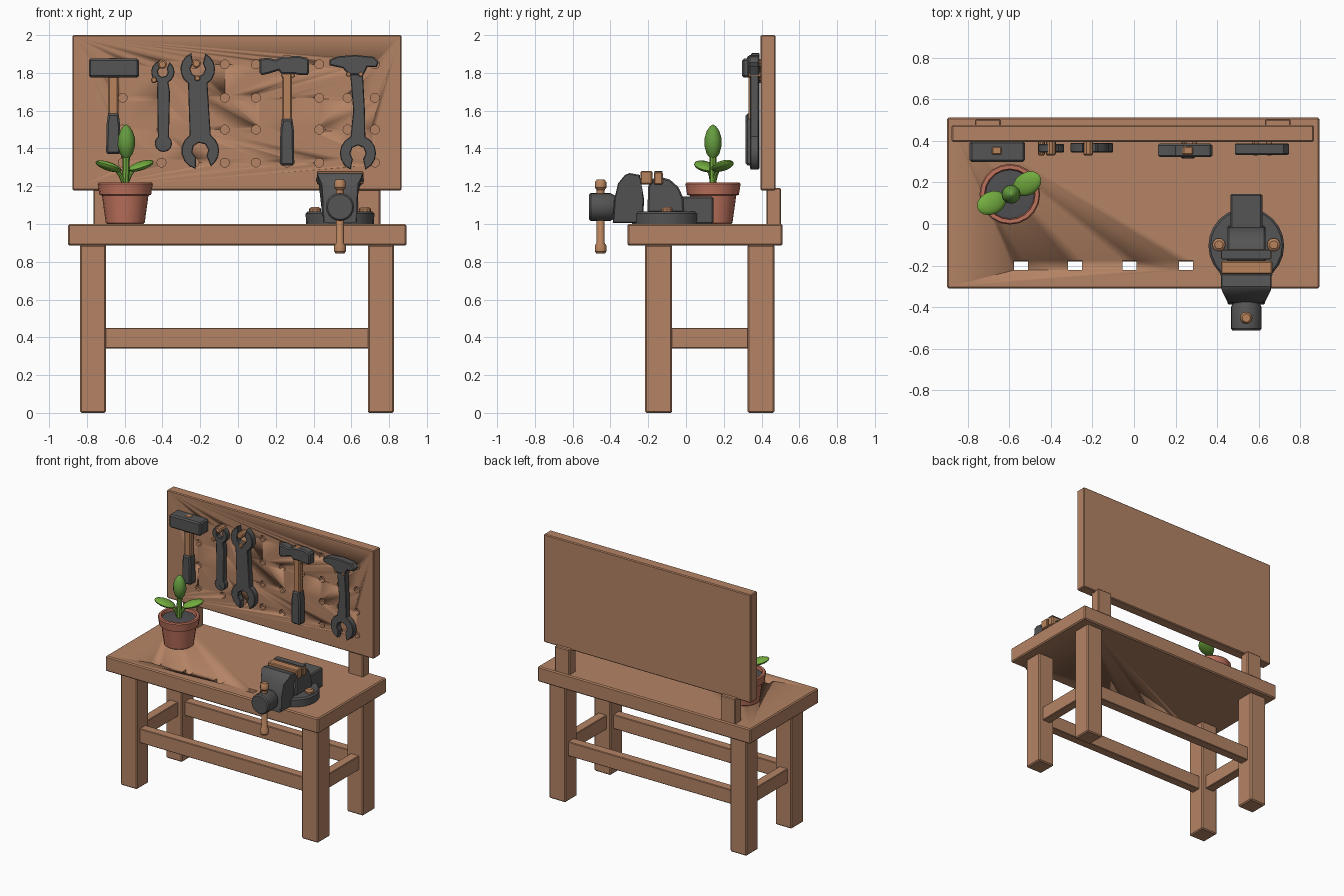
import bpy, bmesh
from math import radians, cos, sin, pi
from mathutils import Vector, Matrix

if "Cube" in bpy.data.objects:
    bpy.data.objects.remove(bpy.data.objects["Cube"], do_unlink=True)


def material(name, rgb):
    m = bpy.data.materials.new(name)
    m.use_nodes = True
    m.diffuse_color = (*rgb, 1)
    m.node_tree.nodes["Principled BSDF"].inputs["Base Color"].default_value = (*rgb, 1)
    return m


WOOD = material("bench wood", (0.46, 0.23, 0.13))
PALE = material("handle wood", (0.48, 0.23, 0.11))
IRON = material("dark iron", (0.09, 0.09, 0.09))
CLAY = material("terracotta", (0.52, 0.17, 0.11))
LEAF = material("leaf green", (0.17, 0.41, 0.05))
BUD = material("bud green", (0.13, 0.33, 0.05))
SOIL = material("soil", (0.08, 0.08, 0.085))


def finish(bm, name, mat):
    bmesh.ops.remove_doubles(bm, verts=bm.verts, dist=0.0002)
    bmesh.ops.recalc_face_normals(bm, faces=bm.faces)
    me = bpy.data.meshes.new(name)
    bm.to_mesh(me)
    bm.free()
    me.materials.append(mat)
    ob = bpy.data.objects.new(name, me)
    bpy.context.collection.objects.link(ob)
    bpy.ops.object.select_all(action='DESELECT')
    ob.select_set(True)
    bpy.context.view_layer.objects.active = ob
    bpy.ops.object.shade_smooth_by_angle(angle=radians(35))
    return ob


def add_box(bm, lo, hi, bevel=0.0):
    lo, hi = Vector(lo), Vector(hi)
    mtx = Matrix.Translation((lo + hi) / 2) @ Matrix.Diagonal((*(hi - lo), 1))
    bmesh.ops.create_cube(bm, size=1, matrix=mtx)
    if bevel:
        bmesh.ops.bevel(bm, geom=bm.edges[:], offset=bevel, segments=1, affect='EDGES')


def box(name, mat, lo, hi, bevel=0.006):
    bm = bmesh.new()
    add_box(bm, lo, hi, bevel)
    return finish(bm, name, mat)


def add_lathe(bm, profile, origin, axis=(0, 0, 1), n=16):
    turn = Vector((0, 0, 1)).rotation_difference(Vector(axis)).to_matrix()
    rings = []
    for r, h in profile:
        rings.append([bm.verts.new(Vector(origin) + turn @ Vector(
            (r * cos(2 * pi * i / n), r * sin(2 * pi * i / n), h))) for i in range(n)])
    for a, b in zip(rings, rings[1:]):
        for i in range(n):
            j = (i + 1) % n
            bm.faces.new((a[i], a[j], b[j], b[i]))
    bm.faces.new(rings[0])
    bm.faces.new(rings[-1])


def lathe(name, mat, profile, origin, axis=(0, 0, 1), n=16):
    bm = bmesh.new()
    add_lathe(bm, profile, origin, axis, n)
    return finish(bm, name, mat)


def rod(name, mat, a, b, r, n=8):
    d = Vector(b) - Vector(a)
    return lathe(name, mat, [(r, 0), (r, d.length)], a, d, n)


def slab(name, mat, pts, depth, bevel=0.006, side=False, taper=None):
    """Extrude an outline along y (or along x when side is set)."""
    bm = bmesh.new()
    put = (lambda p, d: (d, *p)) if side else (lambda p, d: (p[0], d, p[1]))
    back = bm.faces.new([bm.verts.new(put(p, depth[0])) for p in pts])
    ext = bmesh.ops.extrude_face_region(bm, geom=[back])
    step = Vector(put((0, 0), depth[1] - depth[0]))
    bmesh.ops.translate(bm, vec=step, verts=[v for v in ext["geom"] if isinstance(v, bmesh.types.BMVert)])
    if taper:
        for v in bm.verts:
            taper(v.co)
    bmesh.ops.recalc_face_normals(bm, faces=bm.faces)
    if bevel:
        caps = [e for e in bm.edges if any(len(f.verts) > 4 for f in e.link_faces)]
        bmesh.ops.bevel(bm, geom=caps, offset=bevel, segments=1, affect='EDGES')
    return finish(bm, name, mat)


def cut(ob, bm):
    tool = finish(bm, "cutter", ob.data.materials[0])
    tool.hide_render = True
    mod = ob.modifiers.new("cut", 'BOOLEAN')
    mod.object, mod.operation, mod.solver = tool, 'DIFFERENCE', 'EXACT'
    bpy.context.view_layer.objects.active = ob
    bpy.ops.object.modifier_apply(modifier=mod.name)
    bpy.data.objects.remove(tool, do_unlink=True)


# Bench: top with slots, legs, rails
top = box("bench_top", WOOD, (-0.9, -0.31, 0.885), (0.892, 0.512, 1.0), 0.008)
bm = bmesh.new()
for x in (-0.543, -0.283, -0.022, 0.25):
    add_box(bm, (x - 0.034, -0.222, 0.8), (x + 0.034, -0.175, 1.1))
cut(top, bm)
for side, x in (("right", -0.768), ("left", 0.756)):
    for end, y in (("front", -0.145), ("back", 0.397)):
        box(f"{end}_{side}_leg", WOOD, (x - 0.069, y - 0.072, 0), (x + 0.069, y + 0.072, 0.89), 0.008)
    box(f"{side}_rail", WOOD, (x - 0.035, -0.08, 0.342), (x + 0.035, 0.33, 0.45), 0.004)
    box(f"{side}_board_post", WOOD, (x * 0.915 - 0.062, 0.425, 0.99), (x * 0.915 + 0.062, 0.503, 1.19))
for end, y in (("front", -0.145), ("back", 0.397)):
    box(f"{end}_rail", WOOD, (-0.71, y - 0.035, 0.342), (0.695, y + 0.035, 0.45), 0.004)

# Tool board with shallow peg holes
board = box("tool_board", WOOD, (-0.877, 0.395, 1.178), (0.865, 0.475, 2.0))
bm = bmesh.new()
for x in (-0.61, -0.405, -0.23, -0.07, 0.095, 0.26, 0.43, 0.58, 0.725):
    for z in (1.325, 1.5, 1.668, 1.845):
        add_lathe(bm, [(0.024, 0), (0.024, 0.07)], (x, 0.36, z), (0, 1, 0), 10)
cut(board, bm)

# Pegs that hold the tools
for x, z, r in ((-0.4, 1.845, 0.024), (-0.22, 1.85, 0.024), (-0.445, 1.762, 0.016),
                (-0.215, 1.772, 0.016), (0.585, 1.793, 0.014), (0.65, 1.793, 0.014),
                (0.24, 1.787, 0.012), (0.29, 1.787, 0.012)):
    lathe("peg", PALE, [(r * 0.7, 0), (r, 0.006), (r, 0.08)], (x, 0.33, z), (0, 1, 0), 10)


# Hammers
def handle(name, x, z0, z1, z2):
    box(name + "_handle", PALE, (x - 0.027, 0.33, z1 - 0.03), (x + 0.027, 0.375, z2), 0.008)
    slab(name + "_grip", IRON, [(x - 0.038, z0 + 0.01), (x - 0.03, z0), (x + 0.03, z0), (x + 0.038, z0 + 0.01),
         (x + 0.036, z1 - 0.06), (x + 0.028, z1), (x - 0.028, z1), (x - 0.036, z1 - 0.06)], (0.316, 0.386), 0.01)


handle("mallet", -0.66, 1.37, 1.585, 1.878)
box("mallet_head", IRON, (-0.79, 0.297, 1.775), (-0.525, 0.4, 1.875), 0.01)
handle("peen_hammer", 0.26, 1.31, 1.555, 1.893)
slab("peen_hammer_head", IRON, [(0.115, 1.8), (0.125, 1.788), (0.158, 1.795), (0.215, 1.812), (0.23, 1.795),
     (0.295, 1.795), (0.32, 1.79), (0.37, 1.79), (0.377, 1.805), (0.377, 1.865), (0.365, 1.88), (0.32, 1.89),
     (0.23, 1.885), (0.2, 1.87), (0.158, 1.88), (0.115, 1.875)], (0.322, 0.386), 0.008)


# Wrenches: open jaws joined by a shaft, outlines run counterclockwise
def arc(c, r, a, b, n=10):
    return [(c[0] + r * cos(radians(a + (b - a) * i / n)), c[1] + r * sin(radians(a + (b - a) * i / n)))
            for i in range(n + 1)]


def jaw(c, r, neck, opening, half, gap=24):
    inner = arc(c, r * 0.43, opening - gap * 1.7, opening + gap * 1.7 - 360, 6)
    return (arc(c, r, neck + half, opening - gap, 6) + inner
            + arc(c, r, opening + gap, neck + 360 - half, 6))


slab("large_wrench", IRON, jaw((-0.2, 1.388), 0.1, 90, 280, 34)
     + jaw((-0.213, 1.82), 0.092, -90, 88, 34), (0.345, 0.39), 0.004)
slab("small_wrench", IRON, arc((-0.395, 1.427), 0.046, 130, 410)
     + [(-0.36, 1.7)] + jaw((-0.398, 1.805), 0.062, -90, 80, 28) + [(-0.428, 1.7)], (0.345, 0.385), 0.004)
rod("small_wrench_eyelet", SOIL, (-0.395, 0.343, 1.407), (-0.395, 0.35, 1.407), 0.013, 10)
slab("hammer_wrench_shaft", IRON, jaw((0.635, 1.375), 0.096, 90, 270, 24)
     + [(0.672, 1.6), (0.66, 1.82), (0.592, 1.82), (0.61, 1.6)], (0.34, 0.385), 0.004)
slab("hammer_wrench_head", IRON, [(0.485, 1.84), (0.555, 1.825), (0.585, 1.79), (0.665, 1.79), (0.685, 1.83),
     (0.735, 1.832), (0.745, 1.855), (0.72, 1.885), (0.62, 1.895), (0.53, 1.888), (0.485, 1.87)],
     (0.332, 0.388), 0.006)

# Potted plant
px, py = -0.597, 0.143
lathe("plant_pot", CLAY, [(0.095, 1.0), (0.103, 1.006), (0.123, 1.15), (0.137, 1.155), (0.146, 1.212),
      (0.14, 1.22), (0.122, 1.22), (0.115, 1.18)], (px, py, 0), n=20)
lathe("pot_soil", SOIL, [(0.117, 1.18), (0.117, 1.198), (0.06, 1.203)], (px, py, 0), n=20)
rod("plant_stem", LEAF, (px, py, 1.19), (px + 0.006, py, 1.37), 0.019)
lathe("plant_bud", BUD, [(0.012, 1.345), (0.033, 1.37), (0.046, 1.415), (0.045, 1.455), (0.032, 1.495),
      (0.015, 1.518), (0.003, 1.526)], (px + 0.006, py, 0), n=12)
for name, dx, dy, z in (("right_leaf", -0.088, -0.042, 1.305), ("left_leaf", 0.083, 0.05, 1.308)):
    out = Vector((dx, dy, 0)).normalized()
    root, mid = Vector((px, py, 1.2)), Vector((px, py, 1.255)) + out * 0.025
    tip = Vector((px + dx, py + dy, z))
    rod(name + "_stalk_base", LEAF, root, mid, 0.012)
    rod(name + "_stalk", LEAF, mid, tip - out * 0.03, 0.011)
    bm = bmesh.new()
    bmesh.ops.create_uvsphere(bm, u_segments=14, v_segments=8, radius=1, matrix=Matrix.Translation(tip)
                              @ Vector((1, 0, 0)).rotation_difference(out).to_matrix().to_4x4()
                              @ Matrix.Rotation(radians(-18), 4, 'Y')
                              @ Matrix.Diagonal((0.077, 0.055, 0.022, 1)))
    finish(bm, name, LEAF)

# Vise
vx = 0.54
lathe("vise_base", IRON, [(0.18, 1.0), (0.182, 1.055), (0.172, 1.066)], (vx, -0.105, 0), n=24)
for side in (-1, 1):
    lathe("vise_bolt", PALE, [(0.032, 1.06), (0.032, 1.08), (0.02, 1.09)], (vx + side * 0.132, -0.1, 0), n=10)
box("vise_tail", IRON, (vx - 0.077, -0.03, 1.0), (vx + 0.077, 0.145, 1.145), 0.008)
box("vise_slide", IRON, (vx - 0.06, -0.3, 1.01), (vx + 0.06, 0, 1.06), 0.004)
slab("fixed_jaw", IRON, [(-0.205, 1.06), (-0.01, 1.06), (-0.015, 1.14), (-0.04, 1.195), (-0.085, 1.235),
     (-0.13, 1.248), (-0.175, 1.24), (-0.2, 1.2)], (vx - 0.092, vx + 0.092), 0.008, True)


def narrow(co):
    if co.z < 1.225:
        co.x = vx + (co.x - vx) * 0.74


slab("moving_jaw", IRON, [(-0.388, 1.005), (-0.228, 1.005), (-0.222, 1.13), (-0.232, 1.19), (-0.24, 1.23),
     (-0.245, 1.26), (-0.3, 1.27), (-0.325, 1.258), (-0.36, 1.215), (-0.38, 1.13)],
     (vx - 0.122, vx + 0.122), 0.006, True, narrow)
box("moving_jaw_plate", PALE, (vx - 0.122, -0.241, 1.21), (vx + 0.125, -0.178, 1.28))
box("fixed_jaw_plate", PALE, (vx - 0.122, -0.17, 1.208), (vx + 0.122, -0.123, 1.276))
box("fixed_jaw_cap", IRON, (vx - 0.119, -0.168, 1.275), (vx + 0.119, -0.125, 1.281), 0)
lathe("vise_screw_knob", IRON, [(0.066, 0), (0.074, 0.01), (0.074, 0.112), (0.06, 0.14)],
      (vx, -0.513, 1.09), (0, 1, 0), 20)
lathe("vise_handle", PALE, [(0.022, 0.843), (0.031, 0.855), (0.031, 0.885), (0.021, 0.9), (0.021, 1.18),
      (0.03, 1.192), (0.03, 1.222), (0.02, 1.236)], (vx, -0.452, 0), n=12)
